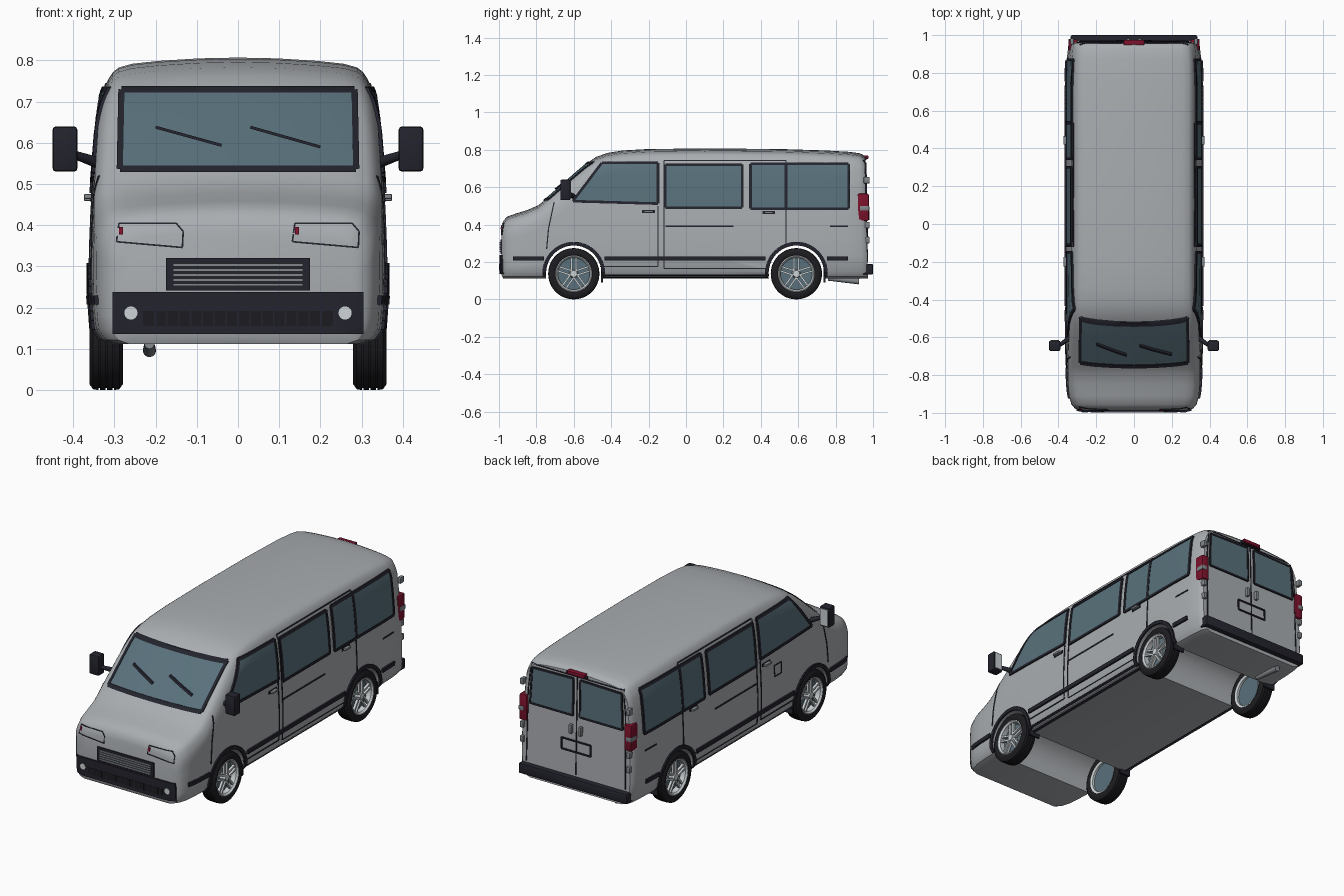
import bpy, bmesh, math
from mathutils import Vector, Matrix
from mathutils.bvhtree import BVHTree

if "Cube" in bpy.data.objects:
    bpy.data.objects.remove(bpy.data.objects["Cube"])

def material(name, *c):
    m = bpy.data.materials.new(name)
    m.diffuse_color = (*c, 1)
    m.use_nodes = True
    m.node_tree.nodes["Principled BSDF"].inputs["Base Color"].default_value = m.diffuse_color
    return m

PAINT = material("silver_paint", .40, .42, .44)
GLASS = material("tinted_glass", .10, .165, .20)
TRIM = material("dark_trim", .017, .017, .027)
TYRE = material("tyre_rubber", .012, .012, .015)
RED = material("red_lens", .20, .006, .025)
CHROME = material("bright_metal", .60, .64, .66)
GREY = material("grey_metal", .22, .24, .26)
LENS = material("clear_lens", .62, .66, .68)

def finish(bm, name, mat, angle=35):
    bmesh.ops.recalc_face_normals(bm, faces=bm.faces)
    me = bpy.data.meshes.new(name)
    bm.to_mesh(me)
    bm.free()
    ob = bpy.data.objects.new(name, me)
    bpy.context.collection.objects.link(ob)
    me.materials.append(mat)
    bpy.ops.object.select_all(action='DESELECT')
    ob.select_set(True)
    bpy.context.view_layer.objects.active = ob
    bpy.ops.object.shade_smooth_by_angle(angle=math.radians(angle))
    return ob

def table(tab, v):
    for (a, p), (b, q) in zip(tab, tab[1:]):
        if v <= b:
            return p + (q - p) * max(0, (v - a) / (b - a))
    return tab[-1][1]

def boxes(name, items, mat, bevel=.006):
    """items: (x0,x1,y0,y1,z0,z1)"""
    bm = bmesh.new()
    for x0, x1, y0, y1, z0, z1 in items:
        M = Matrix.Translation(((x0+x1)/2, (y0+y1)/2, (z0+z1)/2)) @ Matrix.Diagonal((abs(x1-x0), y1-y0, z1-z0, 1))
        bmesh.ops.create_cube(bm, size=1, matrix=M)
    if bevel:
        bmesh.ops.bevel(bm, geom=bm.edges[:], offset=bevel, segments=2, affect='EDGES', profile=.5)
    return finish(bm, name, mat)

def rod(name, a, b, r1, r2, mat, n=20):
    a, b = Vector(a), Vector(b)
    bm = bmesh.new()
    M = Matrix.Translation((a+b)/2) @ (b-a).to_track_quat('Z', 'Y').to_matrix().to_4x4()
    bmesh.ops.create_cone(bm, cap_ends=True, segments=n, radius1=r1, radius2=r2, depth=(b-a).length, matrix=M)
    return finish(bm, name, mat)

# Body shell: lofted cross sections along y (y, roof height, width factor)
WIDTH = [(.11, .345), (.16, .356), (.25, .36), (.36, .359), (.5, .352), (.65, .34), (.73, .328), (.81, .318)]
STATIONS = [(-.987, .385, .80), (-.977, .42, .87), (-.955, .443, .92), (-.91, .459, .958), (-.85, .477, .975),
            (-.79, .503, .982), (-.76, .527, .985), (-.68, .598, .99), (-.60, .668, .994), (-.53, .728, .997),
            (-.48, .762, 1), (-.42, .783, 1), (-.34, .796, 1), (-.2, .804, 1), (.1, .807, 1), (.5, .804, 1),
            (.75, .796, 1), (.87, .789, .99), (.925, .782, .97), (.945, .774, .95), (.955, .762, .925)]
CORNER = [(1, .09), (.985, .068), (.965, .05), (.94, .035), (.90, .024), (.8, .015), (.6, .008), (.3, .002), (0, 0)]
bm = bmesh.new()
rings = []
for y, h, t in STATIONS:
    zb = .13 if y < -.98 else .112
    half = [(0, zb), (table(WIDTH, zb)*.88, zb), (table(WIDTH, zb)*.97, zb+.01)]
    half += [(table(WIDTH, z), z) for z in [zb+.035 + (h-.125-zb)*i/6 for i in range(6)]]
    half += [(table(WIDTH, h-d)*f, h-d) for f, d in CORNER]
    loop = half + [(-x, z) for x, z in half[-2:0:-1]]
    rings.append([bm.verts.new((x*t, y + (.018*(.8-z)/.7 if y > .9 else 0), z)) for x, z in loop])
for A, B in zip(rings, rings[1:]):
    for i in range(len(A)):
        j = (i+1) % len(A)
        bm.faces.new((A[i], A[j], B[j], B[i]))
bm.faces.new(rings[0])
bm.faces.new(rings[-1])
bmesh.ops.recalc_face_normals(bm, faces=bm.faces)
BVH = BVHTree.FromBMesh(bm)
body = finish(bm, "body_shell", PAINT)

# Wheel wells cut right across
AXLES = (-.60, .59)
for y in AXLES:
    cut = rod("well_cutter", (-.6, y, .14), (.6, y, .14), .150, .150, PAINT, 48)
    cut.hide_render = True
    mod = body.modifiers.new("well", 'BOOLEAN')
    mod.operation, mod.object, mod.solver = 'DIFFERENCE', cut, 'EXACT'
    bpy.context.view_layer.objects.active = body
    bpy.ops.object.modifier_apply(modifier=mod.name)
    bpy.data.objects.remove(cut)
bpy.ops.object.select_all(action='DESELECT')
body.select_set(True)
bpy.ops.object.shade_smooth_by_angle(angle=math.radians(35))

# Plates projected on the body; sides use (y,z), front and back use (x,z)
DIRS = {'R': Vector((1, 0, 0)), 'L': Vector((-1, 0, 0)), 'F': Vector((0, -1, 0)), 'B': Vector((0, 1, 0))}

def project(side, u, v):
    d = DIRS[side]
    p = Vector((0, u, v)) if side in 'RL' else Vector((u, 0, v))
    hit = BVH.ray_cast(p + d*2, -d)[0]
    return hit if hit else BVH.find_nearest(p + d*(.36 if side in 'RL' else .97))[0]

def plates(name, quads, side, mat, off=.003):
    bm = bmesh.new()
    d = DIRS[side]
    for q in quads:
        a, b, c, e = [Vector(p) for p in q]
        nu = max(1, round(max((b-a).length, (c-e).length)/.035))
        nv = max(1, round(max((e-a).length, (c-b).length)/.035))
        top, low = {}, {}
        for i in range(nu+1):
            for j in range(nv+1):
                s = i/nu
                p = a.lerp(b, s).lerp(e.lerp(c, s), j/nv)
                hit = project(side, p.x, p.y)
                top[i, j] = bm.verts.new(hit + d*off)
                low[i, j] = bm.verts.new(hit - d*.002)
        for i in range(nu):
            for j in range(nv):
                k = [(i, j), (i+1, j), (i+1, j+1), (i, j+1)]
                bm.faces.new([top[x] for x in k])
                bm.faces.new([low[x] for x in reversed(k)])
        rim = [(i, 0) for i in range(nu)] + [(nu, j) for j in range(nv)] + \
              [(i, nv) for i in range(nu, 0, -1)] + [(0, j) for j in range(nv, 0, -1)]
        for x, y in zip(rim, rim[1:] + rim[:1]):
            bm.faces.new((top[x], low[x], low[y], top[y]))
    return finish(bm, name, mat)

def line(pts, w=.006):
    out = []
    for p, q in zip(pts, pts[1:]):
        p, q = Vector(p), Vector(q)
        n = Vector((p.y-q.y, q.x-p.x)).normalized()*w/2
        out.append((p-n, q-n, q+n, p+n))
    return out

def rect(a, b, c, d):
    return ((a, c), (b, c), (b, d), (a, d))

def window(name, quad, side, w=.014):
    plates(name + "_glass", [quad], side, GLASS, .005)
    plates(name + "_frame", line(list(quad) + [quad[0]], w), side, TRIM, .008)

# Side details
for s, tag, sg in (('R', "right", 1), ('L', "left", -1)):
    window(tag + "_front_window", ((-.605, .525), (-.15, .512), (-.15, .73), (-.45, .73)), s)
    window(tag + "_middle_window", rect(-.11, .30, .49, .72), s)
    window(tag + "_rear_window", rect(.345, .87, .485, .725), s)
    plates(tag + "_door_seams", line([(-.705, .52), (-.735, .38), (-.745, .27)]) + line([(-.46, .175), (-.15, .175), (-.15, .5)])
           + line([(-.118, .165), (-.118, .742), (.535, .742), (.535, .29)]) + line([(-.118, .165), (.44, .165)], .004)
           + line([(-.11, .39), (.255, .39)], .008) + line([(.77, .39), (.865, .39)], .008), s, TRIM)
    plates(tag + "_window_post", [rect(.526, .544, .485, .725)], s, TRIM, .007)
    plates(tag + "_rub_strip", [rect(-.435, .425, .208, .230), rect(-.925, -.76, .208, .230), rect(.755, .865, .208, .230)], s, TRIM, .010)
    plates(tag + "_sill", [rect(-.445, .44, .114, .134)], s, TRIM, .008)
    for n, y in zip(("front", "rear"), AXLES):
        arc = [(y + .158*math.cos(math.radians(a)), .14 + .158*math.sin(math.radians(a))) for a in range(-6, 187, 8)]
        plates(f"{tag}_{n}_arch_trim", line(arc, .02), s, TRIM, .008)
        boxes(f"{tag}_{n}_mud_flap", [(sg*.28, sg*.345, y+.145, y+.155, .09, .16)], TRIM, 0)
    plates(tag + "_handle_recess", [rect(-.235, -.165, .462, .478), rect(.41, .475, .457, .473)], s, TRIM, .004)
    boxes(tag + "_door_handles", [(sg*.35, sg*.374, -.225, -.175, .464, .476), (sg*.35, sg*.374, .42, .465, .459, .471)], GREY, .003)
    # Mirror
    boxes(tag + "_mirror", [(sg*.39, sg*.45, -.672, -.618, .53, .64)], TRIM, .008)
    boxes(tag + "_mirror_glass", [(sg*.397, sg*.443, -.62, -.615, .54, .63)], CHROME, 0)
    rod(tag + "_mirror_arm", (sg*.335, -.60, .55), (sg*.40, -.645, .572), .014, .010, TRIM)
    # Tail lamp and hinges
    boxes(tag + "_tail_lamp", [(sg*.30, sg*.346, .918, .978, .42, .565)], RED, .008)
    boxes(tag + "_lamp_band", [(sg*.315, sg*.348, .93, .980, .475, .50)], GREY, .003)
    boxes(tag + "_rear_hinges", [(sg*.318, sg*.338, .95, .982, z, z+.035) for z in (.30, .38, .62)], GREY, .004)
plates("fuel_flap", line([(-.33, .37), (-.27, .37), (-.27, .43), (-.33, .43), (-.33, .37)], .005), 'L', TRIM)

# Front: windscreen, wipers, lamps, grille, bumper
window("windscreen", ((-.287, .537), (.287, .537), (.283, .73), (-.283, .73)), 'F', .015)
plates("wipers", line([(-.2, .638), (-.04, .594)], .007) + line([(.03, .638), (.2, .59)], .007), 'F', TRIM, .016)
lamps, markers = [], []
for x in (-.295, .132):
    o = [(x, .36), (x+.006, .405), (x+.145, .405), (x+.162, .385), (x+.16, .346), (x, .36)]
    lamps += line(o, .004)
    markers.append(rect(x+.006, x+.016, .377, .396))
plates("headlamp_outline", lamps, 'F', TRIM)
plates("headlamp_marker", markers, 'F', RED, .005)
plates("grille_back", [rect(-.175, .175, .242, .32)], 'F', TRIM, .006)
plates("grille_slats", [rect(-.158, .158, z, z+.007) for z in (.252, .264, .276, .288, .300)], 'F', GREY, .010)
plates("front_bumper", [rect(-.305, .305, .136, .238)], 'F', TRIM, .009)
plates("bumper_intake", [rect(-.23, .23, .155, .192)], 'F', TYRE, .010)
plates("intake_bars", [rect(x*.0288-.002, x*.0288+.002, .155, .192) for x in range(-7, 8)], 'F', TRIM, .012)
for s in (-1, 1):
    rod("fog_lamp_ring", (s*.26, -.95, .187), (s*.26, -.994, .187), .021, .021, TRIM, 24)
    rod("fog_lamp", (s*.26, -.95, .187), (s*.26, -.997, .187), .016, .016, LENS, 24)

# Rear: doors, bumper, plate holder, brake lamp
for s in (-1, 1):
    window("rear_door_window", ((s*.022, .525), (s*.285, .525), (s*.275, .722), (s*.022, .728)), 'B', .01)
    boxes("rear_door_handle", [(s*.03-.008, s*.03+.008, .96, .982, .425, .475)], GREY, .003)
plates("rear_door_seams", line([(0, .2), (0, .742)]) + line([(-.305, .2), (-.3, .6), (-.285, .742), (.285, .742), (.3, .6), (.305, .2)]), 'B', TRIM)
plates("plate_holder", line([(-.09, .325), (.09, .325), (.09, .385), (-.09, .385), (-.09, .325)], .008), 'B', TRIM, .006)
boxes("rear_bumper", [(-.335, .335, .93, 1.0, .132, .19)], TRIM, .008)
boxes("brake_lamp_base", [(-.065, .065, .94, .966, .745, .762)], TRIM, .004)
boxes("brake_lamp", [(-.055, .055, .945, .975, .75, .77)], RED, .004)
rod("exhaust_pipe", (-.215, .76, .112), (-.215, .925, .096), .012, .016, GREY)

# Wheels
def lathe(name, profile, c, s, mat, n=48):
    bm = bmesh.new()
    R = [[bm.verts.new((s*x, c + r*math.cos(2*math.pi*k/n), .137 + r*math.sin(2*math.pi*k/n))) for x, r in profile] for k in range(n)]
    m = len(profile)
    for k in range(n):
        for i in range(m):
            A, B = R[k], R[(k+1) % n]
            bm.faces.new((A[i], A[(i+1) % m], B[(i+1) % m], B[i]))
    return finish(bm, name, mat)

TREAD = [(x, r) for g in (.303, .32, .337) for x, r in ((g-.002, .137), (g-.002, .132), (g+.002, .132), (g+.002, .137))]
for y in AXLES:
    for s in (-1, 1):
        lathe("tyre", [(.286, .094), (.279, .105), (.279, .122), (.288, .135)] + TREAD +
              [(.352, .135), (.361, .122), (.361, .105), (.354, .094)], y, s, TYRE)
        lathe("wheel_rim", [(.357, .098), (.359, .093), (.35, .085), (.288, .085), (.283, .097)], y, s, CHROME)
        rod("wheel_disc", (s*.300, y, .137), (s*.322, y, .137), .087, .087, GLASS, 40)
        rod("wheel_hub", (s*.32, y, .137), (s*.354, y, .137), .024, .018, CHROME)
        bm = bmesh.new()
        for k in range(5):
            for o in (-.012, .012):
                M = Matrix.Translation((s*.342, y, .137)) @ Matrix.Rotation(math.radians(90 + 72*k), 4, 'X') @ \
                    Matrix.Translation((0, .051, o)) @ Matrix.Diagonal((.014, .076, .010, 1))
                bmesh.ops.create_cube(bm, size=1, matrix=M)
        finish(bm, "wheel_spokes", CHROME)
